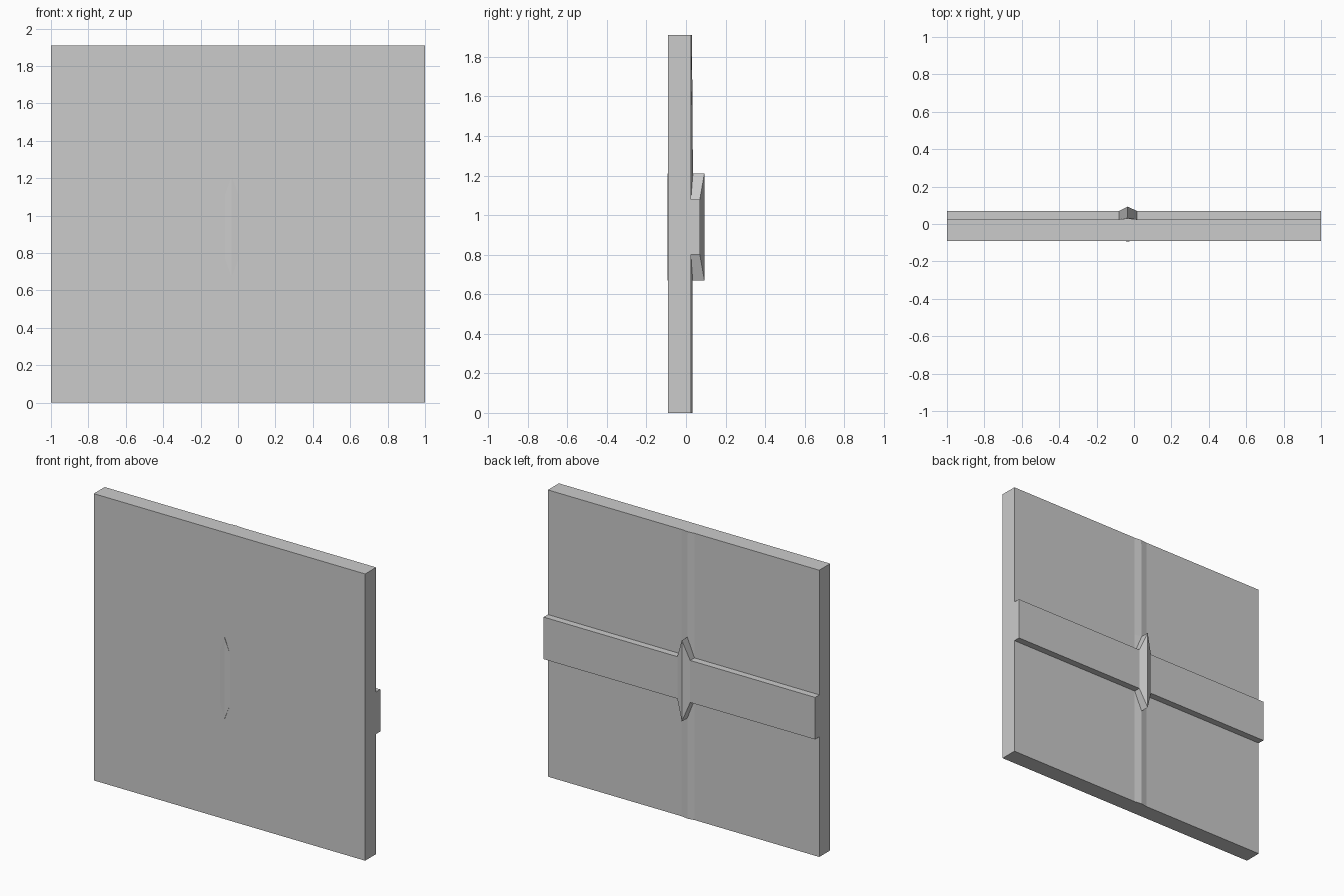
import bpy
import bmesh

cube = bpy.data.objects.get("Cube")
if cube:
    bpy.data.objects.remove(cube, do_unlink=True)

grey = bpy.data.materials.new("plain_grey")
grey.use_nodes = True
colour = (0.6, 0.6, 0.6, 1)
grey.diffuse_color = colour
grey.node_tree.nodes["Principled BSDF"].inputs["Base Color"].default_value = colour

# Shared positions: panel faces, rail, and the off-centre vertical ridge
FRONT, BACK, RAIL = -0.09, 0.025, 0.07
LEFT, MID, RIGHT = -0.08, -0.034, 0.015
LOW, HIGH, HEIGHT = 0.80, 1.08, 1.91
TIP_LOW, TIP_HIGH = 0.67, 1.21


def finish(name, bm):
    bmesh.ops.recalc_face_normals(bm, faces=bm.faces)
    mesh = bpy.data.meshes.new(name)
    bm.to_mesh(mesh)
    bm.free()
    mesh.materials.append(grey)
    obj = bpy.data.objects.new(name, mesh)
    bpy.context.collection.objects.link(obj)


def box(name, y0, y1, z0, z1):
    bm = bmesh.new()
    bmesh.ops.create_cube(bm, size=1)
    bmesh.ops.scale(bm, vec=(2, y1 - y0, z1 - z0), verts=bm.verts)
    bmesh.ops.translate(bm, vec=(0, (y0 + y1) / 2, (z0 + z1) / 2), verts=bm.verts)
    finish(name, bm)


def pointed_boss(name, base, side, crest):
    """Six-sided boss, split into two sloping faces by a central crest."""
    bm = bmesh.new()
    outline = [(MID, TIP_HIGH), (RIGHT, HIGH), (RIGHT, LOW),
               (MID, TIP_LOW), (LEFT, LOW), (LEFT, HIGH)]
    lower = [bm.verts.new((x, base, z)) for x, z in outline]
    upper = [bm.verts.new((x, crest if x == MID else side, z)) for x, z in outline]
    bm.faces.new(lower)
    bm.faces.new(upper[:4])
    bm.faces.new(upper[3:] + upper[:1])
    for i in range(6):
        j = (i + 1) % 6
        bm.faces.new((lower[i], lower[j], upper[j], upper[i]))
    finish(name, bm)


def ridge(name, stations):
    """Shallow triangular ridge swept through (height, crest) stations."""
    bm = bmesh.new()
    rings = [[bm.verts.new(p) for p in
              ((LEFT, BACK, z), (MID, crest, z), (RIGHT, BACK, z))]
             for z, crest in stations]
    for a, b in zip(rings, rings[1:]):
        for i in range(3):
            j = (i + 1) % 3
            bm.faces.new((a[i], a[j], b[j], b[i]))
    bm.faces.new(rings[0])
    bm.faces.new(rings[-1])
    finish(name, bm)


# Main slab and horizontal rail across its back
box("panel", FRONT, BACK, 0, HEIGHT)
box("back_rail", BACK - 0.01, RAIL, LOW, HIGH)

# Vertical ridge and the pointed boss where it crosses the rail
ridge("vertical_ridge", [(0, 0.033), (TIP_HIGH, 0.035), (HEIGHT, 0.03)])
pointed_boss("centre_boss", BACK - 0.01, RAIL, 0.093)

# Barely raised swelling on the front
pointed_boss("front_swelling", FRONT + 0.01, FRONT + 0.001, FRONT - 0.003)
